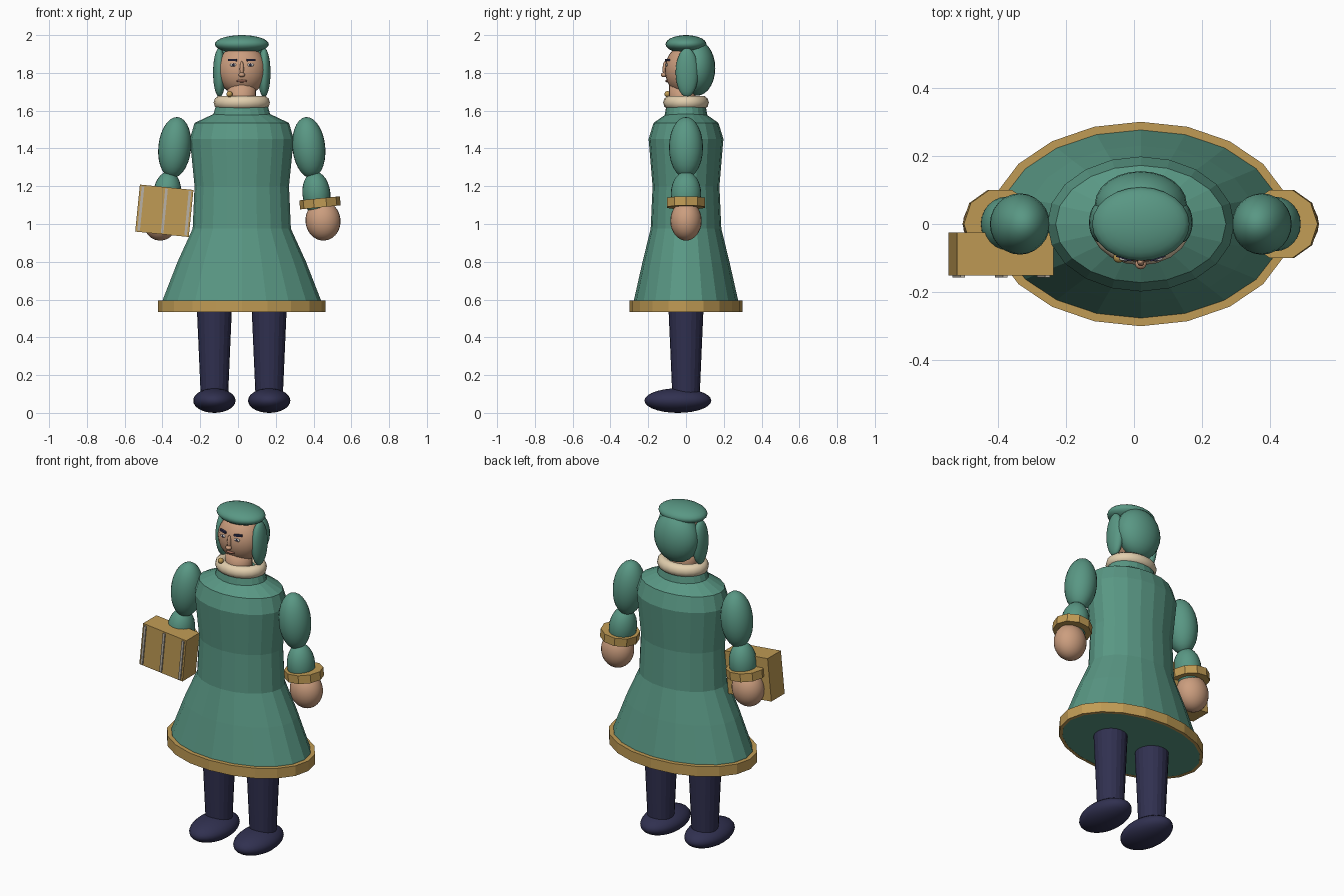
import bpy, bmesh
from math import sin, cos, pi, sqrt

cube = bpy.data.objects.get("Cube")
if cube:
    bpy.data.objects.remove(cube, do_unlink=True)

CX = 0.02  # the body's middle line


def material(name, r, g, b):
    m = bpy.data.materials.new(name)
    m.use_nodes = True
    m.diffuse_color = (r, g, b, 1)
    m.node_tree.nodes["Principled BSDF"].inputs["Base Color"].default_value = (r, g, b, 1)
    return m


GREEN = material("sea green cloth", 0.10, 0.31, 0.23)
GOLD = material("gold", 0.53, 0.33, 0.09)
SKIN = material("skin", 0.60, 0.34, 0.21)
NAVY = material("navy", 0.03, 0.03, 0.08)
CREAM = material("cream fur", 0.76, 0.62, 0.42)
SILVER = material("pale grey", 0.48, 0.44, 0.38)
WHITE = material("eye white", 0.75, 0.72, 0.66)
LIP = material("lip brown", 0.36, 0.15, 0.10)


def finish(bm, name, mat, loc=(0, 0, 0), tilt=0, smooth=False):
    bmesh.ops.recalc_face_normals(bm, faces=bm.faces)
    mesh = bpy.data.meshes.new(name)
    bm.to_mesh(mesh)
    bm.free()
    mesh.materials.append(mat)
    for f in mesh.polygons:
        f.use_smooth = smooth
    ob = bpy.data.objects.new(name, mesh)
    ob.location = loc
    ob.rotation_euler.y = tilt
    bpy.context.collection.objects.link(ob)
    return ob


def ball(name, mat, loc, radii, tilt=0, seg=24):
    bm = bmesh.new()
    bmesh.ops.create_uvsphere(bm, u_segments=seg, v_segments=seg // 2 + 2, radius=1)
    bmesh.ops.scale(bm, vec=radii, verts=bm.verts)
    return finish(bm, name, mat, loc, tilt, True)


def block(name, mat, loc, size, tilt=0):
    bm = bmesh.new()
    bmesh.ops.create_cube(bm, size=1)
    bmesh.ops.scale(bm, vec=size, verts=bm.verts)
    return finish(bm, name, mat, loc, tilt)


def loft(name, mat, rings, loc, seg=20, tilt=0, loop=False, smooth=False):
    """Skin elliptical rings of (half width, half depth, height)."""
    bm = bmesh.new()
    rows = [[bm.verts.new((rx * cos(2 * pi * i / seg), ry * sin(2 * pi * i / seg), z))
             for i in range(seg)] for rx, ry, z in rings]
    pairs = list(zip(rows, rows[1:]))
    if loop:
        pairs.append((rows[-1], rows[0]))
    else:
        bm.faces.new(rows[0])
        bm.faces.new(rows[-1])
    for a, b in pairs:
        for i in range(seg):
            j = (i + 1) % seg
            bm.faces.new((a[i], a[j], b[j], b[i]))
    return finish(bm, name, mat, loc, tilt, smooth)


# Coat, hem and collar
loft("coat", GREEN, [(0.43, 0.288, 0.536), (0.418, 0.275, 0.6), (0.34, 0.23, 0.8),
                     (0.26, 0.187, 0.975), (0.25, 0.177, 1.2), (0.275, 0.198, 1.45),
                     (0.25, 0.172, 1.535), (0.15, 0.105, 1.582)], (CX, 0, 0))
loft("hem_band", GOLD, [(0.444, 0.30, 0.535), (0.444, 0.30, 0.595),
                        (0.41, 0.27, 0.595), (0.425, 0.283, 0.535)], (CX, 0, 0), loop=True)
loft("collar", GREEN, [(0.155, 0.115, 1.565), (0.13, 0.10, 1.65)], (CX, 0, 0))
loft("neck", SKIN, [(0.075, 0.07, 1.58), (0.075, 0.07, 1.75)], (CX, -0.02, 0), smooth=True)
loft("fur_collar", CREAM,
     [(0.116 + 0.033 * cos(a * pi / 5), 0.088 + 0.033 * cos(a * pi / 5),
       1.643 + 0.036 * sin(a * pi / 5)) for a in range(10)],
     (CX, 0, 0), loop=True, smooth=True)
ball("clasp", GOLD, (-0.045, -0.098, 1.688), (0.016, 0.016, 0.016), seg=12)

# Arms and legs, mirrored about the middle line
for side, s in (("left", 1), ("right", -1)):
    t = -0.1 * s
    ball(side + "_upper_arm", GREEN, (CX + s * 0.355, 0, 1.405), (0.087, 0.09, 0.162), t)
    ball(side + "_forearm", GREEN, (CX + s * 0.395, 0, 1.16), (0.074, 0.08, 0.118), t)
    loft(side + "_cuff", GOLD, [(0.108, 0.105, -0.024), (0.108, 0.105, 0.024)],
         (CX + s * 0.414, 0, 1.112), 10, t)
    ball(side + "_hand", SKIN, (CX + s * 0.43, 0, 1.017), (0.093, 0.083, 0.105), t)
    loft(side + "_leg", NAVY, [(0.072, 0.072, 0.08), (0.093, 0.093, 0.56)],
         (CX + s * 0.145, 0, 0), smooth=False)
    ball(side + "_foot", NAVY, (CX + s * 0.145, -0.043, 0.065), (0.112, 0.177, 0.065))

# Head and hood
HEAD, RX, RY, RZ = (CX, 0.0, 1.815), 0.13, 0.112, 0.135
ball("head", SKIN, HEAD, (RX, RY, RZ))
ball("hood_back", GREEN, (CX, 0.058, 1.825), (0.135, 0.097, 0.146))
ball("hood_top", GREEN, (CX, 0, 1.952), (0.143, 0.108, 0.048))
for side, s in (("left", 1), ("right", -1)):
    ball(side + "_hood_flap", GREEN, (CX + s * 0.118, 0.005, 1.802), (0.034, 0.06, 0.13))


def face_y(x, z):
    return -RY * sqrt(1 - (x / RX) ** 2 - ((z - HEAD[2]) / RZ) ** 2)


# Face
for side, s in (("left", 1), ("right", -1)):
    x = s * 0.045
    y = face_y(x, 1.842)
    ball(side + "_eye", WHITE, (CX + x, y, 1.842), (0.019, 0.006, 0.009), seg=12)
    ball(side + "_iris", NAVY, (CX + x, y - 0.004, 1.842), (0.007, 0.004, 0.007), seg=10)
    brow = block(side + "_brow", NAVY, (CX + s * 0.049, face_y(x, 1.868) - 0.002, 1.868),
                 (0.046, 0.012, 0.011), -0.05 * s)
    brow.rotation_euler.z = s * 0.3
ball("nose_bridge", SKIN, (CX, -0.111, 1.82), (0.011, 0.013, 0.042), seg=12)
ball("nose_tip", SKIN, (CX, -0.117, 1.79), (0.017, 0.016, 0.013), seg=12)
ball("mouth", LIP, (CX, face_y(0, 1.757), 1.757), (0.03, 0.008, 0.007), seg=12)

# Slatted case carried at the right hand
BOX, T = (-0.39, -0.088, 1.07), 0.1
block("case", GOLD, BOX, (0.285, 0.125, 0.25), T)
for name, dx in (("outer", -0.125), ("middle", 0), ("inner", 0.125)):
    block("case_strip_" + name, SILVER,
          (BOX[0] + dx * cos(T), -0.153, BOX[2] - dx * sin(T)), (0.014, 0.009, 0.235), T)
